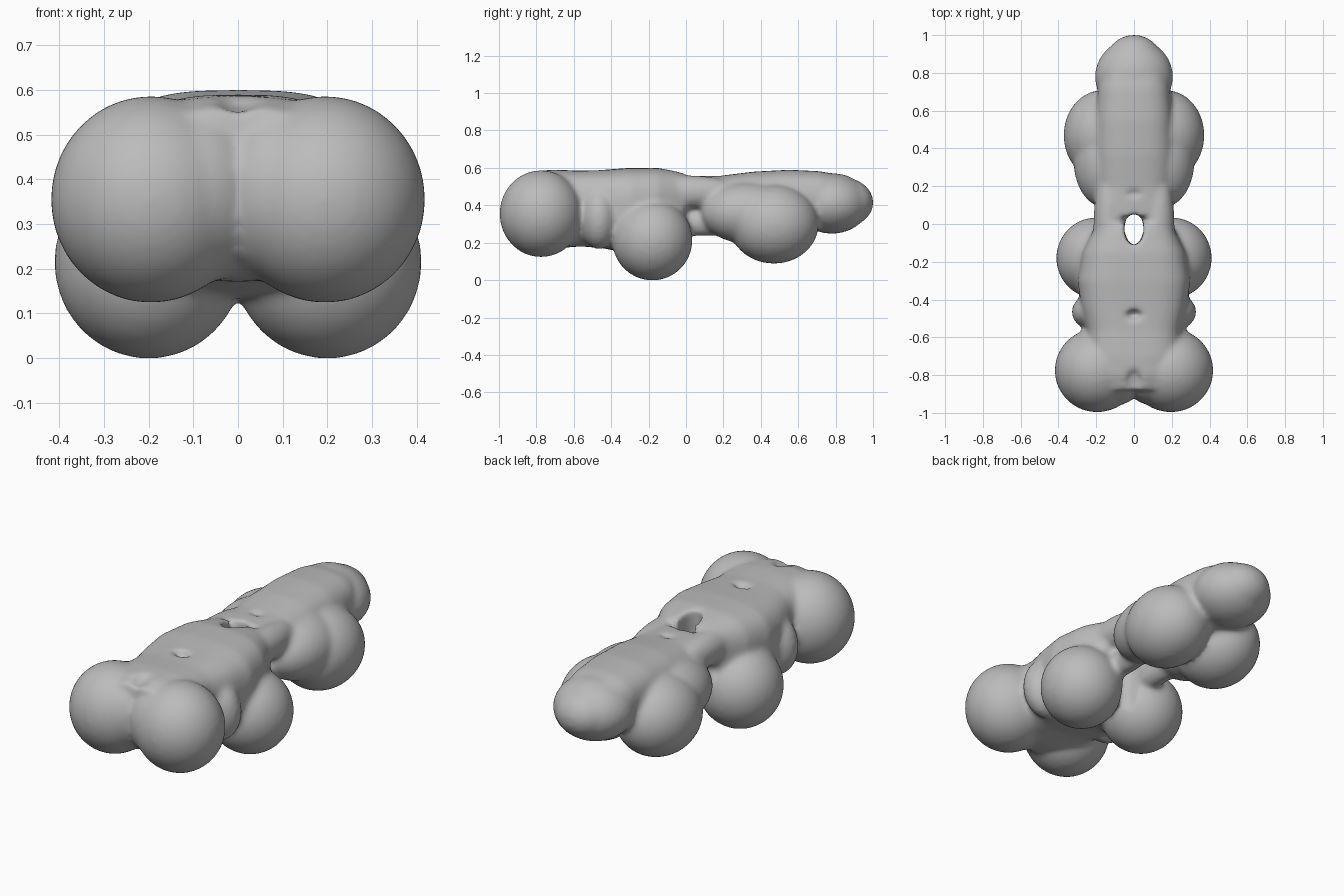
import bpy, bmesh, math
from mathutils import Matrix

cube = bpy.data.objects.get("Cube")
if cube:
    bpy.data.objects.remove(cube)

grey = bpy.data.materials.new("plain grey")
grey.use_nodes = True
grey.diffuse_color = (0.5, 0.5, 0.5, 1)
grey.node_tree.nodes["Principled BSDF"].inputs["Base Color"].default_value = (0.5, 0.5, 0.5, 1)


def blob(bm, centre, radii):
    """Ellipsoid, repeated on the other side when it is off the middle."""
    x, y, z = centre
    for px in ({x, -x} if x else {0}):
        place = Matrix.Translation((px, y, z)) @ Matrix.Diagonal((*radii, 1))
        bmesh.ops.create_uvsphere(bm, u_segments=40, v_segments=24, radius=1, matrix=place)


def loft(bm, power, stations, sides=40):
    """Squarish rounded rings along y: (y, half width, bottom, top)."""
    rings = []
    for y, half, low, high in stations:
        ring = []
        for i in range(sides):
            a = math.tau * i / sides
            c, s = math.cos(a), math.sin(a)
            px = half * math.copysign(abs(c) ** power, c)
            pz = (low + high) / 2 + (high - low) / 2 * math.copysign(abs(s) ** power, s)
            ring.append(bm.verts.new((px, y, pz)))
        rings.append(ring)
    for a, b in zip(rings, rings[1:]):
        for i in range(sides):
            j = (i + 1) % sides
            bm.faces.new((a[i], a[j], b[j], b[i]))
    bm.faces.new(rings[0][::-1])
    bm.faces.new(rings[-1])


def finish(bm, name):
    bmesh.ops.recalc_face_normals(bm, faces=bm.faces)
    mesh = bpy.data.meshes.new(name)
    bm.to_mesh(mesh)
    bm.free()
    mesh.materials.append(grey)
    obj = bpy.data.objects.new(name, mesh)
    bpy.context.collection.objects.link(obj)
    return obj


bm = bmesh.new()
# Front trunk and rear trunk
loft(bm, 0.62, [(-0.88, 0.17, 0.24, 0.56), (-0.8, 0.22, 0.18, 0.585), (-0.7, 0.25, 0.17, 0.59),
                (-0.56, 0.25, 0.18, 0.585), (-0.44, 0.28, 0.17, 0.59), (-0.3, 0.3, 0.14, 0.6),
                (-0.15, 0.275, 0.14, 0.6), (-0.06, 0.23, 0.2, 0.585), (0.0, 0.2, 0.34, 0.57)])
loft(bm, 0.75, [(0.04, 0.19, 0.38, 0.555), (0.2, 0.2, 0.28, 0.56), (0.36, 0.21, 0.26, 0.58),
                (0.55, 0.205, 0.26, 0.59), (0.72, 0.19, 0.27, 0.582), (0.85, 0.15, 0.3, 0.555)])
# Paired round lobes: front with its inner fill, middle, rear
blob(bm, (0.195, -0.775, 0.355), (0.225, 0.222, 0.232))
blob(bm, (0.1, -0.77, 0.37), (0.17, 0.19, 0.205))
blob(bm, (0.2, -0.18, 0.215), (0.212, 0.215, 0.217))
blob(bm, (0.165, 0.47, 0.3), (0.208, 0.24, 0.212))
# Side bulges, rear shoulders and rounded tail
blob(bm, (0.2, -0.465, 0.33), (0.13, 0.1, 0.165))
blob(bm, (0.14, 0.33, 0.36), (0.18, 0.25, 0.165))
blob(bm, (0, 0.78, 0.41), (0.207, 0.2, 0.162))
blob(bm, (0, 0.85, 0.415), (0.155, 0.152, 0.13))
# Upper and lower bridges around the gap
blob(bm, (0.13, 0.0, 0.47), (0.085, 0.3, 0.09))
blob(bm, (0.1, 0.07, 0.305), (0.06, 0.3, 0.07))
body = finish(bm, "lobed_body")

# Cutter for the through hole and the shallow dimples
bm = bmesh.new()
blob(bm, (0, -0.03, 0.4), (0.052, 0.085, 0.6))
blob(bm, (0, -0.48, 0.6), (0.05, 0.03, 0.05))
blob(bm, (0, -0.86, 0.6), (0.06, 0.1, 0.05))
blob(bm, (0, 0.16, 0.57), (0.05, 0.025, 0.03))
cutter = finish(bm, "hole_cutter")
cutter.hide_render = True
cutter.hide_viewport = True
cutter.display_type = 'WIRE'

# Fuse the lobes into one skin, cut, then soften the joins
fuse = body.modifiers.new("fuse", 'REMESH')
fuse.mode = 'VOXEL'
fuse.voxel_size = 0.012
cut = body.modifiers.new("cut", 'BOOLEAN')
cut.operation = 'DIFFERENCE'
cut.object = cutter
refuse = body.modifiers.new("refuse", 'REMESH')
refuse.mode = 'VOXEL'
refuse.voxel_size = 0.012
refuse.use_smooth_shade = True
soften = body.modifiers.new("soften", 'SMOOTH')
soften.factor = 0.5
soften.iterations = 10
